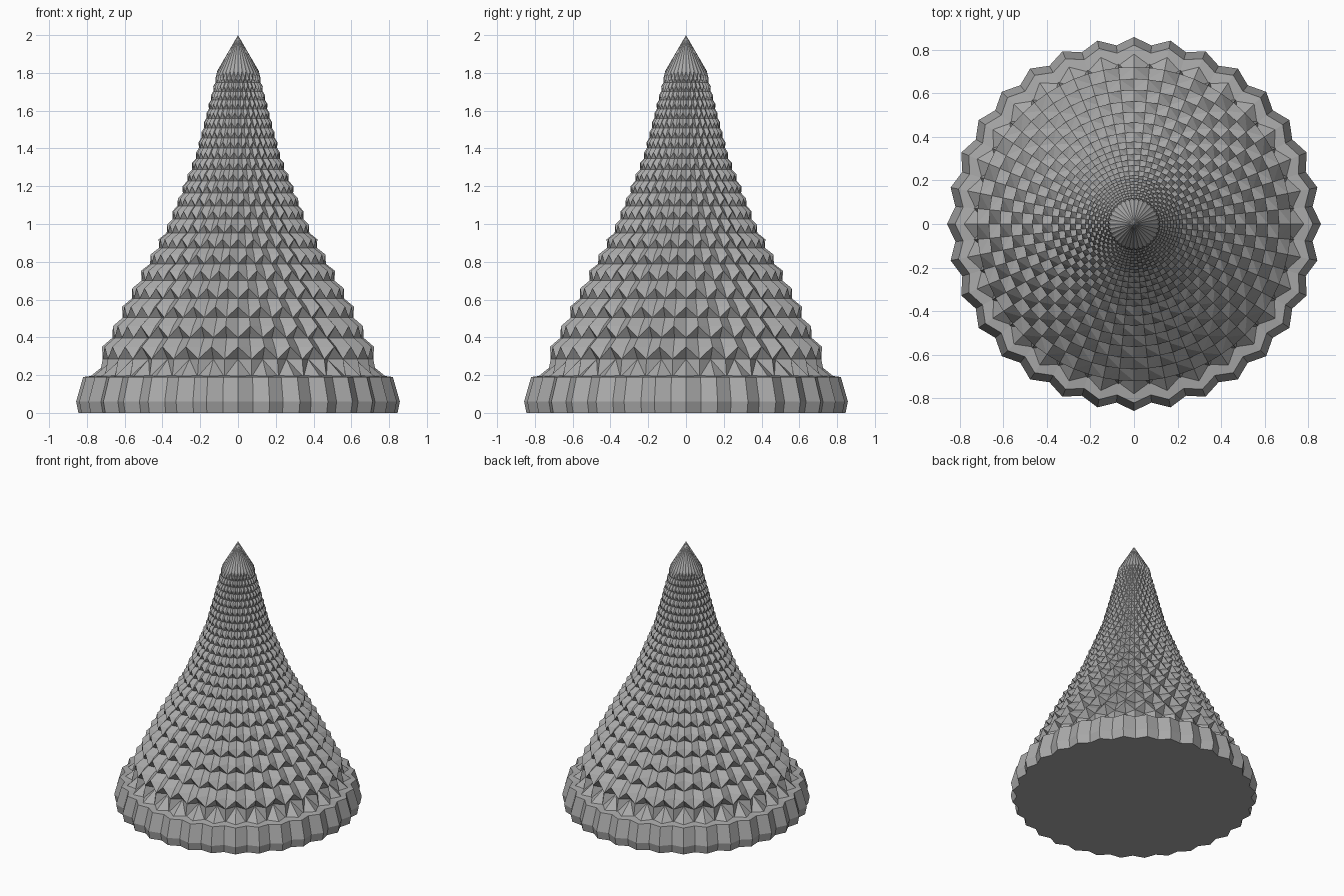
import bpy, bmesh
from math import sin, cos, pi

cube = bpy.data.objects.get("Cube")
if cube:
    bpy.data.objects.remove(cube)

POINTS = 32
SIDES = POINTS * 2

grey = bpy.data.materials.new("plain grey")
grey.use_nodes = True
colour = (0.4, 0.4, 0.4, 1)
grey.diffuse_color = colour
grey.node_tree.nodes["Principled BSDF"].inputs["Base Color"].default_value = colour


def star_ring(bm, radius, z, depth, shift=0):
    """Ring with alternating points and notches; shift swaps them."""
    ring = []
    for i in range(SIDES):
        r = radius * (1 - depth * ((i + shift) % 2))
        a = 2 * pi * i / SIDES
        ring.append(bm.verts.new((r * cos(a), r * sin(a), z)))
    return ring


def bridge(bm, low, high, shift=0):
    """Join two rings with triangles whose diagonals alternate."""
    for i in range(SIDES):
        j = (i + 1) % SIDES
        a, b, c, d = low[i], low[j], high[j], high[i]
        tris = ((a, b, c), (a, c, d)) if (i + shift) % 2 else ((a, b, d), (b, c, d))
        for t in tris:
            bm.faces.new(t)


def finish(bm, name):
    bmesh.ops.recalc_face_normals(bm, faces=bm.faces[:])
    mesh = bpy.data.meshes.new(name)
    bm.to_mesh(mesh)
    bm.free()
    mesh.materials.append(grey)
    bpy.context.collection.objects.link(bpy.data.objects.new(name, mesh))


# Scalloped base rim
bm = bmesh.new()
rings = [star_ring(bm, r, z, 0.04) for r, z in
         ((0.845, 0), (0.857, 0.06), (0.82, 0.19), (0.74, 0.2))]
for low, high in zip(rings, rings[1:]):
    for i in range(SIDES):
        j = (i + 1) % SIDES
        bm.faces.new((low[i], low[j], high[j], high[i]))
bm.faces.new(rings[0])
bm.faces.new(rings[-1])
finish(bm, "base_rim")

# Concave outline of the scaled body as (height, radius)
outline = ((0.2, 0.785), (0.35, 0.72), (0.57, 0.61), (0.74, 0.52),
           (1.0, 0.375), (1.37, 0.225), (1.81, 0.11))


def radius_at(z):
    for (z0, r0), (z1, r1) in zip(outline, outline[1:]):
        if z <= z1:
            return r0 + (r1 - r0) * (z - z0) / (z1 - z0)
    return outline[-1][1]


# Staggered tiers of pointed scales
bm = bmesh.new()
rings = [star_ring(bm, 0.785, 0.19, 0.06)]
z, tier = 0.35, 1
while z < 1.8:
    r = radius_at(z)
    step = 0.03 + 0.11 * r
    rings.append(star_ring(bm, r, z - step * 0.6, 0.07, tier))
    rings.append(star_ring(bm, r, z, 0.07, tier + 1))
    z += step
    tier += 1
rings.append(star_ring(bm, 0.11, 1.81, 0.03))
for n, (low, high) in enumerate(zip(rings, rings[1:])):
    bridge(bm, low, high, n // 2)

# Pointed tip
apex = bm.verts.new((0, 0, 2))
for i in range(SIDES):
    bm.faces.new((rings[-1][i], rings[-1][(i + 1) % SIDES], apex))
finish(bm, "scaled_cone")
